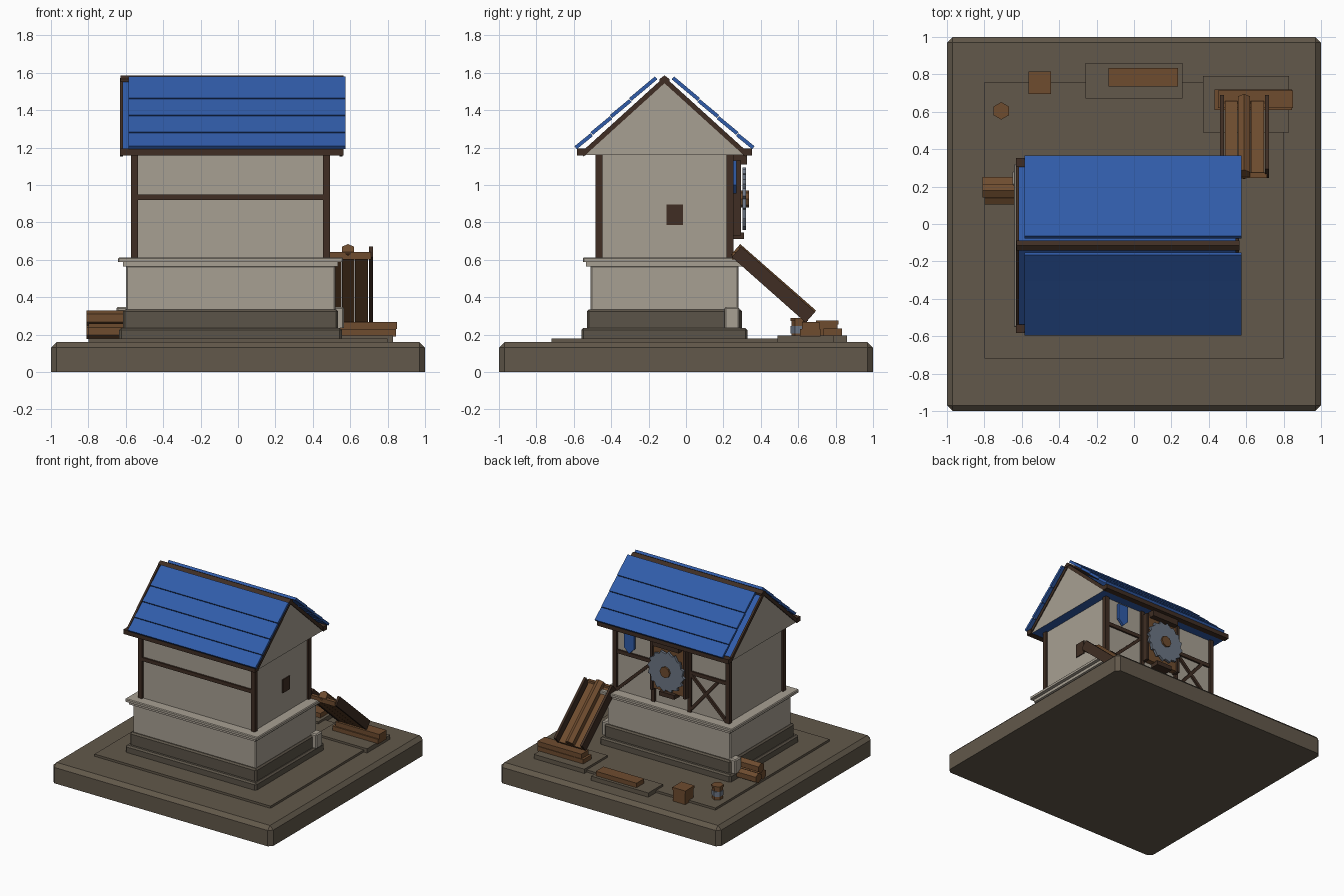
import bpy, bmesh, math
from mathutils import Matrix, Vector

if "Cube" in bpy.data.objects:
    bpy.data.objects.remove(bpy.data.objects["Cube"], do_unlink=True)


def material(name, r, g, b):
    m = bpy.data.materials.new(name)
    m.use_nodes = True
    m.diffuse_color = (r, g, b, 1)
    m.node_tree.nodes["Principled BSDF"].inputs["Base Color"].default_value = (r, g, b, 1)
    return m


EARTH = material("earth", 0.122, 0.098, 0.069)
STONE = material("dark stone", 0.105, 0.088, 0.065)
PLASTER = material("plaster", 0.39, 0.35, 0.29)
TIMBER = material("dark timber", 0.05, 0.027, 0.017)
WOOD = material("wood", 0.156, 0.072, 0.028)
BLUE = material("blue roof", 0.03, 0.107, 0.40)
METAL = material("steel", 0.15, 0.18, 0.23)

CX, CY = -0.04, -0.115      # centre of the house


def finish(name, bm, *mats):
    bmesh.ops.recalc_face_normals(bm, faces=bm.faces)
    me = bpy.data.meshes.new(name)
    bm.to_mesh(me)
    bm.free()
    for m in mats:
        me.materials.append(m)
    ob = bpy.data.objects.new(name, me)
    bpy.context.collection.objects.link(ob)
    return ob


def box(name, xs, ys, zs, mat, chamfer=0):
    bm = bmesh.new()
    bmesh.ops.create_cube(bm, size=1)
    for v in bm.verts:
        v.co = [a[0] + (c + 0.5) * (a[1] - a[0]) for a, c in zip((xs, ys, zs), v.co)]
    if chamfer:
        # bevel everything except the bottom rim
        edges = [e for e in bm.edges if max(v.co.z for v in e.verts) > zs[0] + 1e-5]
        bmesh.ops.bevel(bm, geom=edges, offset=chamfer, segments=1, affect='EDGES')
    return finish(name, bm, mat)


def house_box(name, hx, hy, zs, mat, chamfer=0):
    return box(name, (CX - hx, CX + hx), (CY - hy, CY + hy), zs, mat, chamfer)


def frame(p, q, side):
    """Matrix whose z runs from p to q and whose x lies along side."""
    z = (q - p).normalized()
    x = Vector(side)
    y = z.cross(x)
    m = Matrix((x, y, z)).transposed().to_4x4()
    m.translation = (p + q) / 2
    return m


def beam(name, p, q, w, h, mat, side=(1, 0, 0)):
    p, q = Vector(p), Vector(q)
    bm = bmesh.new()
    bmesh.ops.create_cube(bm, size=1)
    bm.transform(frame(p, q, side) @ Matrix.Diagonal((w, h, (q - p).length, 1)))
    return finish(name, bm, mat)


def log(name, p, q, r, mat, side=(1, 0, 0), sides=6):
    p, q = Vector(p), Vector(q)
    bm = bmesh.new()
    bmesh.ops.create_cone(bm, cap_ends=True, segments=sides, radius1=r, radius2=r,
                          depth=(q - p).length)
    bm.transform(frame(p, q, side))
    return finish(name, bm, mat)


def extrude(name, points, step, *mats):
    bm = bmesh.new()
    f = bm.faces.new([bm.verts.new(p) for p in points])
    ext = bmesh.ops.extrude_face_region(bm, geom=[f])["geom"]
    bmesh.ops.translate(bm, vec=step, verts=[v for v in ext if isinstance(v, bmesh.types.BMVert)])
    return finish(name, bm, *mats)


# Ground
box("base", (-1, 1), (-1, 1), (0, 0.16), EARTH, 0.03)
box("yard", (-0.8, 0.8), (-0.72, 0.76), (0.15, 0.178), EARTH)
box("back_pad", (-0.26, 0.26), (0.67, 0.86), (0.15, 0.195), EARTH)
box("ramp_pad", (0.37, 0.83), (0.49, 0.79), (0.15, 0.195), EARTH)

# Plinth, lower storey and cornice
house_box("plinth_low", 0.595, 0.445, (0.17, 0.235), STONE, 0.012)
house_box("plinth_high", 0.575, 0.415, (0.235, 0.335), STONE, 0.012)
house_box("lower_wall", 0.56, 0.395, (0.33, 0.57), PLASTER, 0.008)
house_box("cornice_low", 0.575, 0.42, (0.565, 0.59), PLASTER)
house_box("cornice_high", 0.602, 0.437, (0.588, 0.612), PLASTER, 0.006)
for s in (-1, 1):
    x = CX + s * 0.575
    box("corner_stone", (x - 0.035, x + 0.033), (0.205, 0.285), (0.235, 0.348), PLASTER, 0.008)

# Upper storey with timber frame
house_box("upper_wall", 0.515, 0.35, (0.61, 1.16), PLASTER)
for sx in (-1, 1):
    for sy in (-1, 1):
        x, y = CX + sx * 0.513, CY + sy * 0.35
        box("corner_post", (x - 0.018, x + 0.018), (y - 0.018, y + 0.018), (0.61, 1.165), TIMBER)
for sy in (-1, 1):
    y = CY + sy * 0.35
    box("wall_rail", (CX - 0.5, CX + 0.5), (y - 0.014, y + 0.014), (0.92, 0.95), TIMBER)
box("side_window", (0.46, 0.482), (-0.105, -0.015), (0.785, 0.895), TIMBER)

# Back wall timbers
for s in (-1, 1):
    x = CX + s * 0.165
    box("back_post", (x - 0.015, x + 0.015), (0.23, 0.252), (0.61, 1.16), TIMBER)
    beam("back_brace", (CX + s * 0.18, 0.24, 0.92), (CX + s * 0.5, 0.24, 0.62), 0.022, 0.024,
         TIMBER, (0, 1, 0))
beam("cross_brace", (-0.22, 0.24, 0.64), (-0.46, 0.24, 0.92), 0.022, 0.024, TIMBER, (0, 1, 0))

# Saw blade on its board
box("blade_board", (CX - 0.16, CX + 0.16), (0.23, 0.28), (0.74, 1.13), WOOD)
for s in (-1, 1):
    x = CX + s * 0.15
    box("board_edge", (x - 0.012, x + 0.012), (0.23, 0.295), (0.73, 1.13), TIMBER)
box("board_hood", (CX - 0.12, CX + 0.12), (0.24, 0.325), (1.11, 1.16), TIMBER)
box("board_ledge", (CX - 0.07, CX + 0.07), (0.24, 0.31), (0.71, 0.745), TIMBER)
teeth = 16
rim = []
for i in range(teeth):
    for r, off in ((0.148, 0), (0.168, 0.25)):
        a = (i + off) / teeth * math.tau
        rim.append((CX + r * math.cos(a), 0.302, 0.925 + r * math.sin(a)))
extrude("saw_blade", rim, (0, 0.02, 0), METAL)
log("blade_hub", (CX, 0.27, 0.925), (CX, 0.336, 0.925), 0.045, WOOD, sides=8)

# Hanging shield
extrude("shield", [(0.33 + x, 0.25, z) for x, z in
                   ((-0.045, 1.13), (0.045, 1.13), (0.045, 1.0), (0, 0.955), (-0.045, 1.0))],
        (0, 0.02, 0), BLUE)

# Roof body: plaster gables, blue slopes and underside
body = extrude("roof_body", [(-0.622, CY - 0.425, 1.16), (-0.622, CY + 0.425, 1.16),
                             (-0.622, CY, 1.55)], (1.175, 0, 0), BLUE, PLASTER)
for f in body.data.polygons:
    f.material_index = int(abs(f.normal.x) > 0.9)

# Eaves, rakes, ridge and overlapping roof boards
for s in (-1, 1):
    y = CY + s * 0.445
    box("eave_beam", (-0.632, 0.563), (y - 0.024, y + 0.024), (1.158, 1.195), TIMBER)
    for x in (-0.623, 0.552):
        beam("rake_trim", (x, CY + s * 0.44, 1.162), (x, CY, 1.561), 0.016, 0.026, TIMBER)
    low, high = Vector((-0.005, CY + s * 0.475, 1.193)), Vector((-0.005, CY + s * 0.045, 1.572))
    cuts = (0, 0.2, 0.44, 0.68, 1)
    for a, b in zip(cuts, cuts[1:]):
        p, q = low.lerp(high, a), low.lerp(high, b)
        p.z += 0.006
        beam("roof_board", p, q, 1.16, 0.02, BLUE)
extrude("ridge_beam", [(-0.627, CY + y, z) for y, z in
                       ((-0.028, 1.55), (0.028, 1.55), (0.028, 1.565), (0, 1.585), (-0.028, 1.565))],
        (1.19, 0, 0), TIMBER)

# Log ramp
top, foot = Vector((0, 0.255, 0.625)), Vector((0, 0.65, 0.275))
for x in (0.52, 0.59, 0.66):
    off = Vector((x, 0, 0))
    beam("ramp_board", top + off, foot + off, 0.068, 0.025, WOOD)
lift = Vector((0, 0.015, 0.017))
for x in (0.471, 0.711):
    off = Vector((x, 0, 0)) + lift
    beam("ramp_rail", top + off, foot + off, 0.02, 0.075, TIMBER)
log("ramp_log", (0.588, 0.265, 0.655), (0.588, 0.67, 0.3), 0.038, WOOD)
box("ramp_head", (0.49, 0.71), (0.245, 0.275), (0.602, 0.64), WOOD)
box("foot_plank_low", (0.43, 0.845), (0.61, 0.72), (0.19, 0.23), WOOD)
box("foot_plank_high", (0.45, 0.85), (0.62, 0.715), (0.23, 0.268), WOOD)

# Stacked logs beside the house
for y, z, end in ((0.14, 0.217, -0.80), (0.215, 0.217, -0.81), (0.178, 0.288, -0.81)):
    log("stacked_log", (end, y, z), (-0.6, y, z), 0.041, WOOD, (0, 1, 0))

# Yard props
box("loose_plank", (-0.135, 0.235), (0.735, 0.835), (0.19, 0.232), WOOD)
box("crate", (-0.56, -0.45), (0.7, 0.81), (0.15, 0.255), WOOD)
box("crate_lid", (-0.565, -0.445), (0.695, 0.815), (0.255, 0.275), WOOD)
log("keg", (-0.71, 0.605, 0.17), (-0.71, 0.605, 0.28), 0.042, WOOD)
log("keg_band", (-0.71, 0.605, 0.205), (-0.71, 0.605, 0.245), 0.046, METAL)
log("keg_lid", (-0.71, 0.605, 0.272), (-0.71, 0.605, 0.288), 0.047, WOOD)
